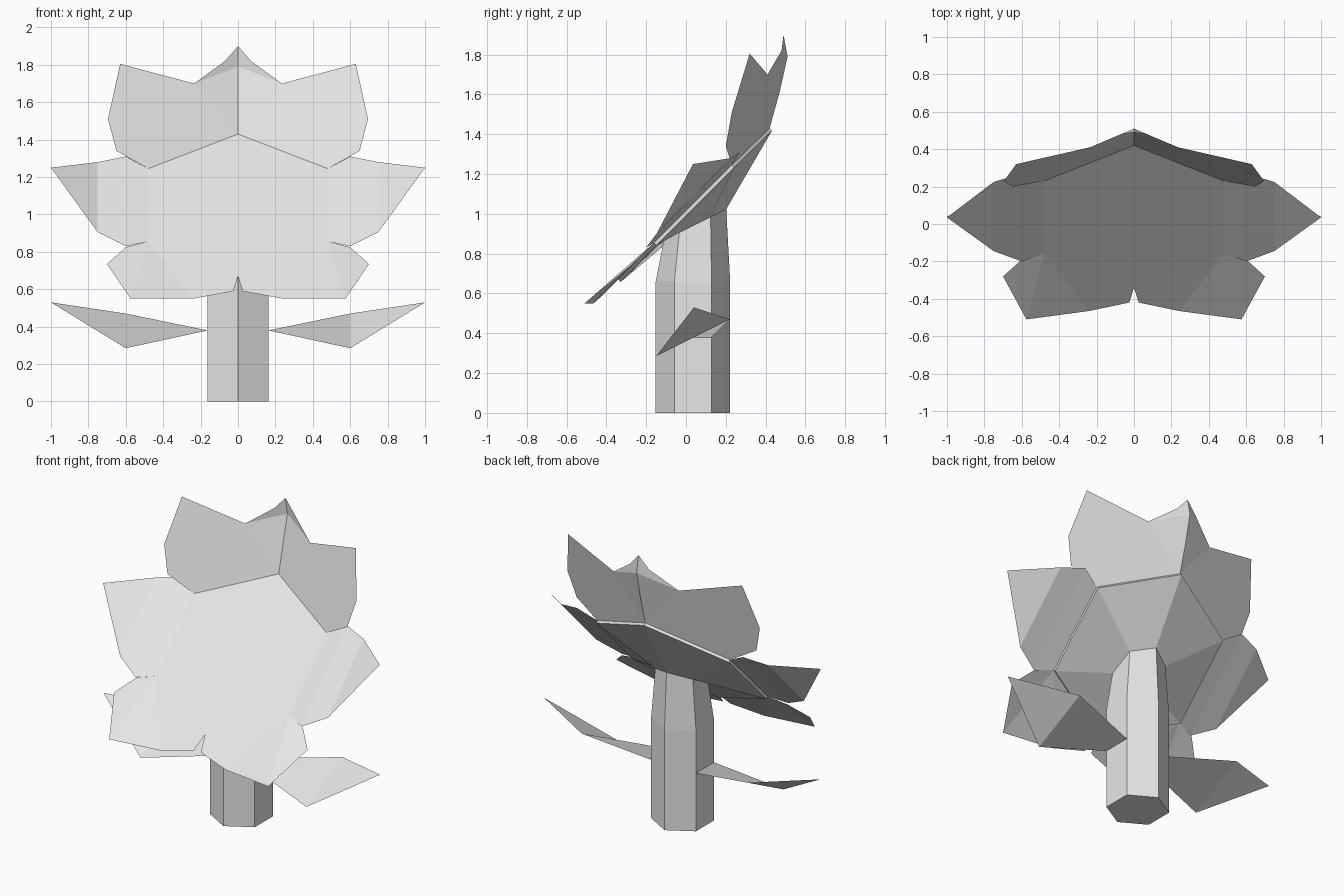
import bpy, bmesh, math
from mathutils import Vector

if "Cube" in bpy.data.objects:
    bpy.data.objects.remove(bpy.data.objects["Cube"])

mat = bpy.data.materials.new("pale_grey")
mat.diffuse_color = (0.8, 0.8, 0.8, 1)
mat.use_nodes = True
mat.node_tree.nodes["Principled BSDF"].inputs["Base Color"].default_value = mat.diffuse_color


def build(name, faces, mirror=False):
    """Make an object from faces given as point lists, optionally mirrored in x."""
    bm = bmesh.new()
    for pts in faces:
        for s in ((1, -1) if mirror else (1,)):
            loop = [Vector((p[0] * s, p[1], p[2])) for p in pts]
            bm.faces.new([bm.verts.new(p) for p in (loop if s > 0 else loop[::-1])])
    bmesh.ops.remove_doubles(bm, verts=bm.verts, dist=0.0005)
    me = bpy.data.meshes.new(name)
    bm.to_mesh(me)
    bm.free()
    me.materials.append(mat)
    ob = bpy.data.objects.new(name, me)
    bpy.context.collection.objects.link(ob)
    return ob


def loft(a, b):
    n = len(a)
    return [(a[i], a[(i + 1) % n], b[(i + 1) % n], b[i]) for i in range(n)]


# Stem rings: six sides, with the top cut at a slope
def ring(r, cy, z, slope=0):
    pts = []
    for i in range(6):
        a = math.radians(90 + 60 * i)
        x, y = r * math.cos(a), r * math.sin(a)
        pts.append((x, cy + y, z + slope * y))
    return pts


low, mid = ring(0.187, 0.035, 0), ring(0.187, 0.035, 0.66)
top = ring(0.157, 0.045, 0.945, 0.5)
build("stem", [low[::-1]] + loft(low, mid) + loft(mid, top))

# Flower disc: tilted hexagon with a thin rim and a tapered underside
BACK, UP = (0, 0.42, 1.43), (0.48, 0.23, 1.245)
DOWN, FRONT = (0.48, -0.16, 0.855), (0, -0.34, 0.67)
flip = lambda p: (-p[0], p[1], p[2])
disc = [BACK, flip(UP), flip(DOWN), FRONT, DOWN, UP]
rim = [(x, y + 0.012, z - 0.012) for x, y, z in disc]
build("flower_disc", [disc] + loft(rim, disc))
build("flower_base", loft(top, rim))

# Upper petals, joined along the centre with a folded tip
notch, peak, spine = (0.235, 0.41, 1.70), (0, 0.51, 1.79), (0, 0.47, 1.61)
build("upper_petals", [
    (BACK, UP, (0.65, 0.20, 1.34), (0.695, 0.23, 1.51), (0.63, 0.32, 1.805), notch),
    (BACK, notch, peak, spine),
    (notch, (0.07, 0.48, 1.82), (0, 0.49, 1.90), peak)], mirror=True)

# Side petals
a, b = (0.60, 0.27, 1.31), (0.60, -0.20, 0.83)
c, d = (0.75, 0.225, 1.28), (0.75, -0.145, 0.905)
build("side_petals", [(UP, DOWN, b, a), (a, b, d, c), (c, d, (1.0, 0.035, 1.25))],
      mirror=True)

# Lower petals
outer, corner = (0.70, -0.28, 0.735), (0.575, -0.51, 0.55)
build("lower_petals", [
    (DOWN, FRONT, (0.025, -0.42, 0.59), (0.24, -0.465, 0.55)),
    (DOWN, (0.24, -0.465, 0.55), corner),
    (DOWN, corner, outer, (0.60, -0.19, 0.825))], mirror=True)

# Leaves
lf, lb = (0.60, -0.15, 0.285), (0.60, 0.22, 0.47)
build("leaves", [((0.162, -0.058, 0.38), lf, lb, (0.162, 0.128, 0.38)),
                 (lf, (1.0, 0.04, 0.53), lb)], mirror=True)
